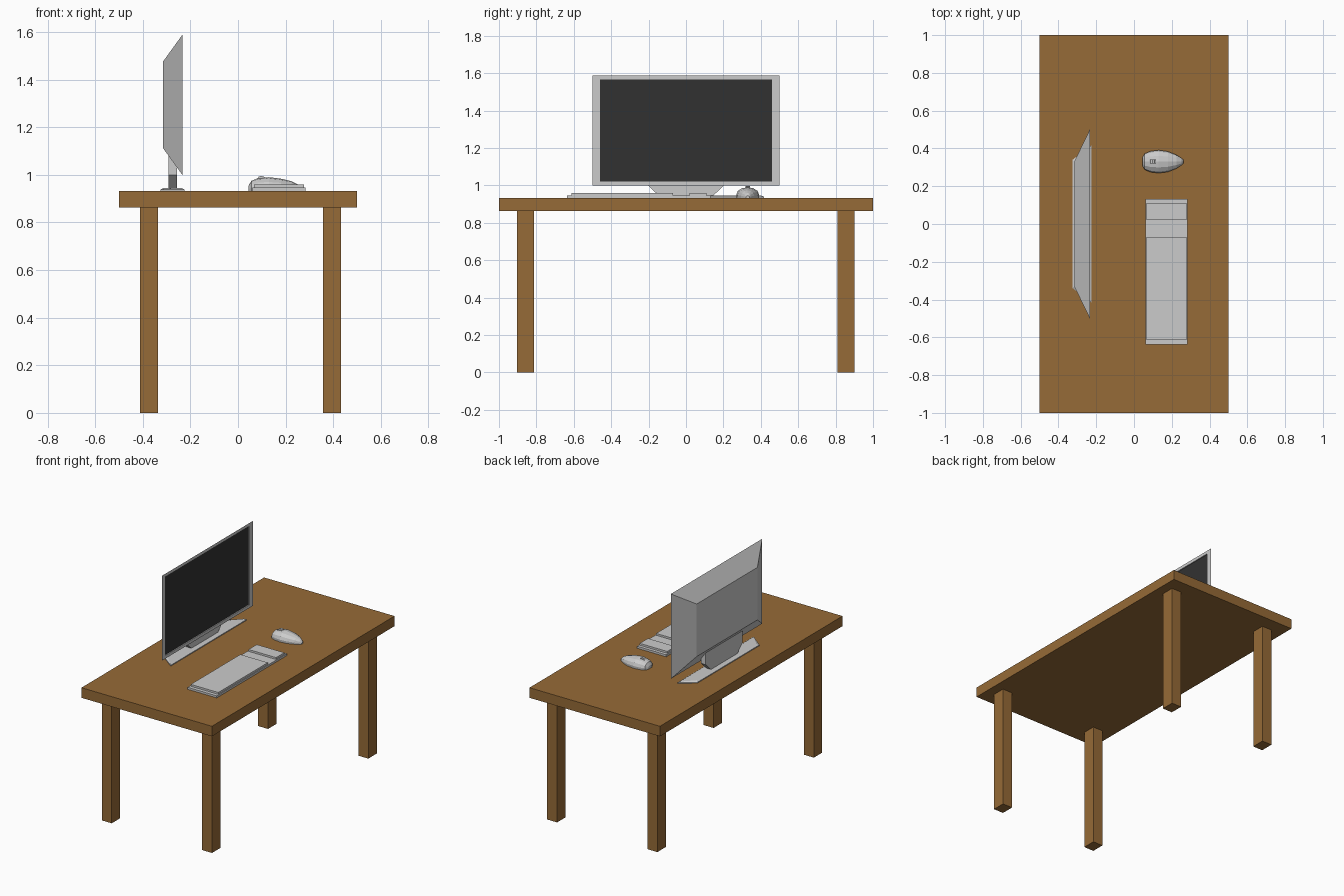
import bpy, bmesh
from math import sin, cos, pi, radians
from mathutils import Matrix

if "Cube" in bpy.data.objects:
    bpy.data.objects.remove(bpy.data.objects["Cube"])


def material(name, color):
    m = bpy.data.materials.new(name)
    m.diffuse_color = color
    m.use_nodes = True
    m.node_tree.nodes["Principled BSDF"].inputs["Base Color"].default_value = m.diffuse_color
    return m


wood = material("wood", (0.305, 0.145, 0.038, 1))
dark = material("dark_glass", (0.031, 0.031, 0.031, 1))


def finish(name, bm, mat=None):
    bmesh.ops.recalc_face_normals(bm, faces=bm.faces)
    me = bpy.data.meshes.new(name)
    bm.to_mesh(me)
    bm.free()
    ob = bpy.data.objects.new(name, me)
    bpy.context.collection.objects.link(ob)
    if mat:
        me.materials.append(mat)
    return ob


def loft(rings):
    """Skin closed rings of equal point count and cap both ends."""
    bm = bmesh.new()
    vs = [[bm.verts.new(p) for p in r] for r in rings]
    n = len(vs[0])
    for a, b in zip(vs, vs[1:]):
        for i in range(n):
            j = (i + 1) % n
            bm.faces.new((a[i], a[j], b[j], b[i]))
    bm.faces.new(vs[0])
    bm.faces.new(vs[-1])
    return bm


def box(name, x0, x1, y0, y1, z0, z1, mat=None):
    ring = [(x0, y0), (x1, y0), (x1, y1), (x0, y1)]
    return finish(name, loft([[(x, y, z) for x, y in ring] for z in (z0, z1)]), mat)


def yz_rect(x, hy, z0, z1):
    return [(x, -hy, z0), (x, hy, z0), (x, hy, z1), (x, -hy, z1)]


TOP = 0.933
UNDER = 0.863

# Table
box("table_top", -0.5, 0.5, -1, 1, UNDER, TOP, wood)
for xn, x0, x1 in (("left", -0.412, -0.336), ("right", 0.357, 0.433)):
    for yn, y0, y1 in (("front", -0.903, -0.812), ("back", 0.809, 0.902)):
        box(f"{yn}_{xn}_leg", x0, x1, y0, y1, 0, UNDER, wood)

# Monitor housing tapering to the rear, with a recessed front for the screen
bm = loft([yz_rect(-0.315, 0.333, 1.112, 1.476), yz_rect(-0.234, 0.5, 1.0, 1.588)])
bm.faces.ensure_lookup_table()
front = bm.faces[-1]
bmesh.ops.recalc_face_normals(bm, faces=bm.faces)
bmesh.ops.inset_region(bm, faces=[front], thickness=0.04)
for v in front.verts:
    v.co.z = 1.566 if v.co.z > 1.3 else 1.021
    v.co.y = 0.459 if v.co.y > 0 else -0.459
bm.normal_update()
bmesh.ops.inset_region(bm, faces=[front], thickness=0.0005)
for v in front.verts:
    v.co.x -= 0.006
front.material_index = 1
housing = finish("monitor_housing", bm)
housing.data.materials.append(None)
housing.data.materials.append(dark)

# Monitor neck and base
neck = [(-0.14, 0.94), (0.14, 0.94), (0.203, 1.0), (0.203, 1.09), (-0.203, 1.09), (-0.203, 1.0)]
finish("monitor_neck", loft([[(x, y, z) for y, z in neck] for x in (-0.293, -0.256)]))


def base_ring(s, z):
    return [(-0.325 + s, -0.34 + s, z), (-0.225 - s, -0.417 + s, z),
            (-0.225 - s, 0.417 - s, z), (-0.325 + s, 0.34 - s, z)]


finish("monitor_base", loft([base_ring(0, TOP), base_ring(0, 0.939), base_ring(0.013, 0.945)]))

# Keyboard: tray with two raised key blocks
box("keyboard_tray", 0.06, 0.283, -0.637, 0.132, TOP, 0.947)
box("main_keys", 0.067, 0.278, -0.613, -0.07, 0.947, 0.96)
box("number_keys", 0.067, 0.278, 0.02, 0.11, 0.947, 0.96)

# Mouse body: faceted dome sections along x (x, half width, height)
stations = [(0.045, 0.022, 0.022), (0.056, 0.042, 0.042), (0.085, 0.055, 0.053), (0.13, 0.061, 0.057),
            (0.18, 0.054, 0.051), (0.225, 0.036, 0.04), (0.252, 0.018, 0.026), (0.263, 0.009, 0.012)]
rings = []
for x, w, h in stations:
    ring = [(x, 0.33 + w * 0.97, TOP)]
    for i in range(7):
        a = pi * i / 6
        ring.append((x, 0.33 + w * cos(a), TOP + h * (0.3 + 0.7 * sin(a))))
    ring.append((x, 0.33 - w * 0.97, TOP))
    rings.append(ring)
finish("mouse_body", loft(rings))

# Mouse wheel
bm = bmesh.new()
bmesh.ops.create_cone(bm, cap_ends=True, segments=10, radius1=0.018, radius2=0.018, depth=0.022,
                      matrix=Matrix.Translation((0.098, 0.33, 0.978)) @ Matrix.Rotation(radians(90), 4, 'X'))
finish("mouse_wheel", bm)
